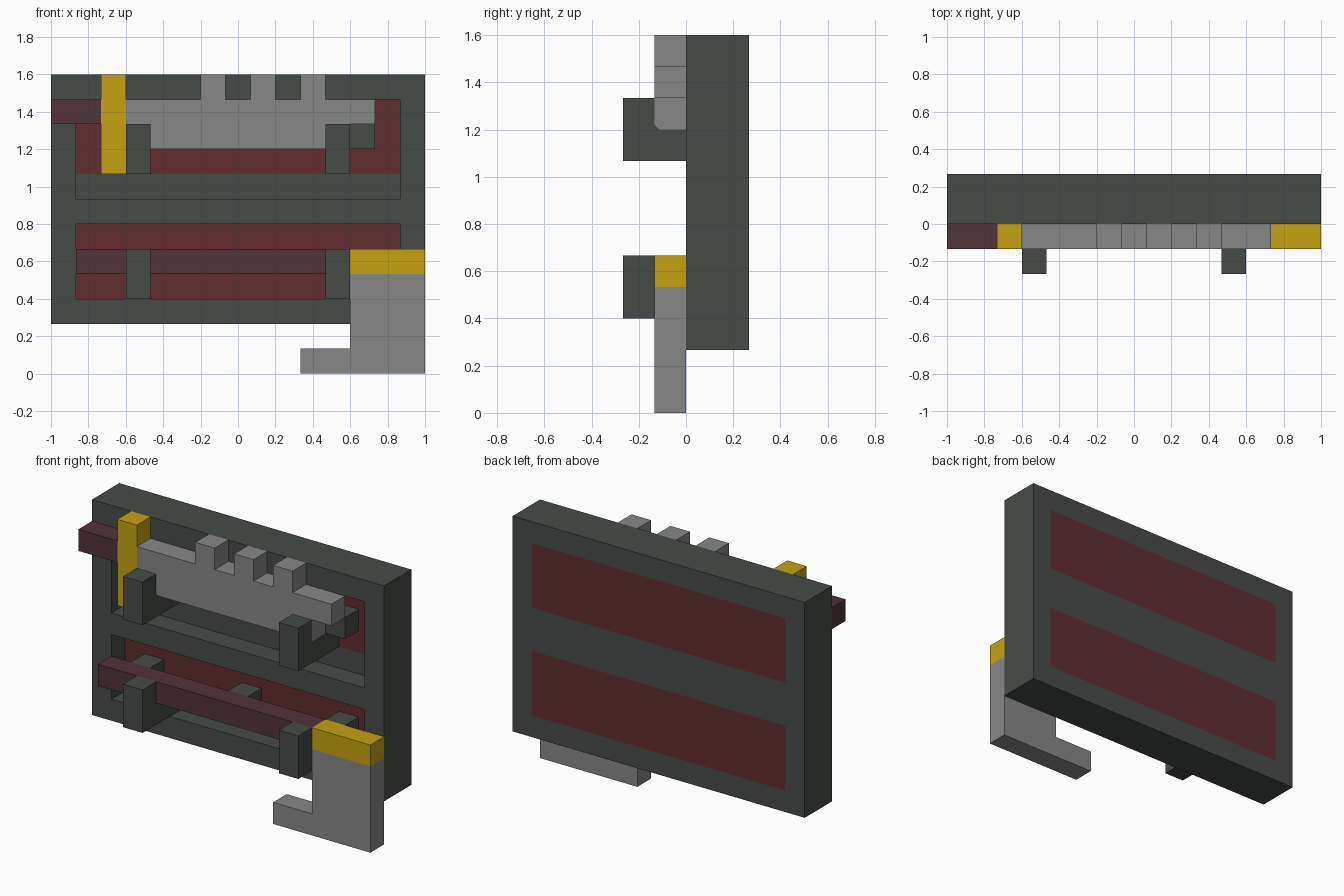
import bpy, bmesh

if "Cube" in bpy.data.objects:
    bpy.data.objects.remove(bpy.data.objects["Cube"], do_unlink=True)

U = 2 / 15  # grid unit: the rack is 15 units wide


def material(name, color):
    m = bpy.data.materials.new(name)
    m.use_nodes = True
    m.diffuse_color = (*color, 1)
    bsdf = next(n for n in m.node_tree.nodes if n.type == 'BSDF_PRINCIPLED')
    bsdf.inputs["Base Color"].default_value = (*color, 1)
    return m


DARK = material("dark_iron", (0.062, 0.071, 0.064))
RED = material("red_felt", (0.120, 0.027, 0.031))
PURPLE = material("dark_plum_wood", (0.083, 0.033, 0.042))
GOLD = material("gold", (0.56, 0.365, 0.005))
STEEL = material("grey_steel", (0.245, 0.245, 0.245))


def extrude(name, profile, lo, hi, axis, mat):
    """Extrude a profile along x (profile is y, z) or along y (profile is x, z)."""
    bm = bmesh.new()
    place = (lambda p, t: (t, p[0], p[1])) if axis == 'x' else (lambda p, t: (p[0], t, p[1]))
    base = bm.faces.new([bm.verts.new([c * U for c in place(p, lo)]) for p in profile])
    ext = bmesh.ops.extrude_face_region(bm, geom=[base])["geom"]
    move = ((hi - lo) * U, 0, 0) if axis == 'x' else (0, (hi - lo) * U, 0)
    bmesh.ops.translate(bm, vec=move, verts=[g for g in ext if isinstance(g, bmesh.types.BMVert)])
    bmesh.ops.recalc_face_normals(bm, faces=bm.faces)
    mesh = bpy.data.meshes.new(name)
    bm.to_mesh(mesh)
    bm.free()
    mesh.materials.append(mat)
    obj = bpy.data.objects.new(name, mesh)
    bpy.context.collection.objects.link(obj)
    return obj


def box(name, x, y, z, mat):
    profile = [(x[0], z[0]), (x[1], z[0]), (x[1], z[1]), (x[0], z[1])]
    return extrude(name, profile, y[0], y[1], 'y', mat)


# Frame bars
for side, x in (("right", (-7.5, -6.5)), ("left", (6.5, 7.5))):
    box(f"frame_{side}", x, (0, 2), (2, 12), DARK)
INNER = (-6.5, 6.5)
box("frame_bottom", INNER, (0, 2), (2, 3), DARK)
box("frame_top", INNER, (0, 2), (11, 12), DARK)
box("frame_middle", INNER, (0, 2), (6, 7), DARK)
box("frame_middle_ledge", INNER, (1, 2), (7, 8), DARK)

# Felt panels, pegs in the recesses and hook brackets, one set per shelf
HOOK = [(1, 0), (1, 1), (-0.85, 1), (-1, 1.15), (-1, 2), (-2, 2), (-2, 0)]
for level, z in (("lower", 3), ("upper", 8)):
    box(f"{level}_felt_panel", INNER, (1, 2), (z, z + 3), RED)
    for place, x in (("right", -5), ("middle", 0), ("left", 5)):
        box(f"{level}_peg_{place}", (x - 0.5, x + 0.5), (0, 1), (z + 1, z + 2), DARK)
    for side, x in (("right", -4.5), ("left", 3.5)):
        extrude(f"{level}_hook_{side}", [(y, h + z) for y, h in HOOK], x, x + 1, 'x', DARK)

# Upper item: toothed blade with guard and grip
FRONT = (-1, 0)
BLADE = [(-4.5, 9), (4.5, 9), (4.5, 10), (5.5, 10), (5.5, 11)]
for x in (3.5, 1.5, -0.5):
    BLADE += [(x, 11), (x, 12), (x - 1, 12), (x - 1, 11)]
BLADE.append((-4.5, 11))
extrude("upper_blade", BLADE, *FRONT, 'y', STEEL)
box("upper_guard", (-5.5, -4.5), FRONT, (8, 12), GOLD)
box("upper_grip", (-7.5, -5.5), FRONT, (10, 11), PURPLE)

# Lower item: long shaft with collar and hooked head
box("lower_shaft", (-6.5, 4.5), FRONT, (4, 5), PURPLE)
box("lower_collar", (4.5, 7.5), FRONT, (4, 5), GOLD)
HEAD = [(2.5, 0), (7.5, 0), (7.5, 4), (4.5, 4), (4.5, 1), (2.5, 1)]
extrude("lower_head", HEAD, *FRONT, 'y', STEEL)
